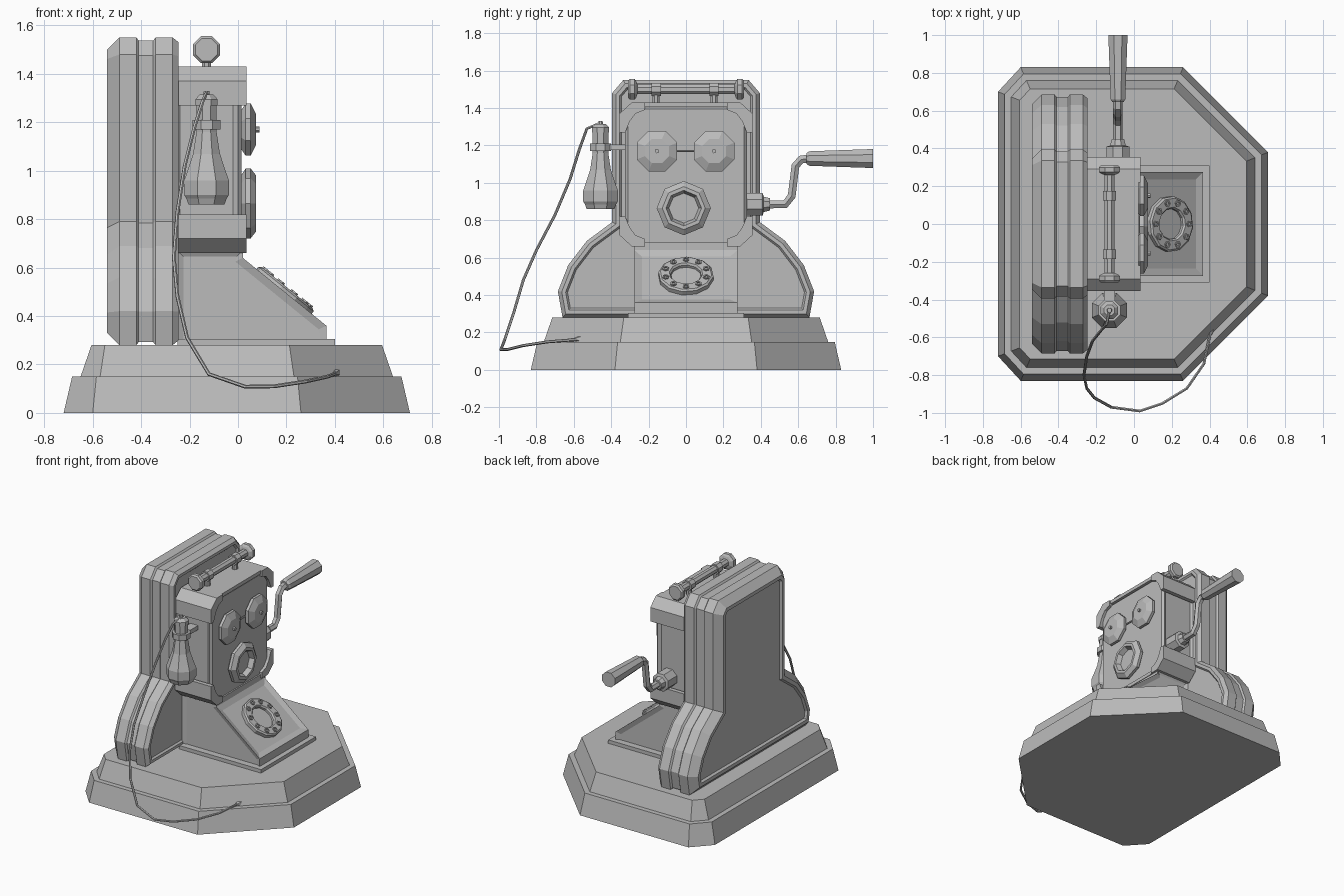
import bpy, bmesh
from math import sin, cos, pi
from mathutils import Vector

if "Cube" in bpy.data.objects:
    bpy.data.objects.remove(bpy.data.objects["Cube"])

GREY = bpy.data.materials.new("plain_grey")
GREY.use_nodes = True
GREY.diffuse_color = (0.5, 0.5, 0.5, 1)
GREY.node_tree.nodes["Principled BSDF"].inputs["Base Color"].default_value = (0.5, 0.5, 0.5, 1)


def finish(name, bm, insets=()):
    """Make an object; insets are (direction, width, depth) recessed panels."""
    bmesh.ops.recalc_face_normals(bm, faces=bm.faces)
    for way, width, depth in insets:
        faces = [f for f in bm.faces if f.normal.dot(Vector(way).normalized()) > 0.98]
        bmesh.ops.inset_individual(bm, faces=faces, thickness=width, depth=-depth)
    mesh = bpy.data.meshes.new(name)
    bm.to_mesh(mesh)
    bm.free()
    mesh.materials.append(GREY)
    ob = bpy.data.objects.new(name, mesh)
    bpy.context.collection.objects.link(ob)
    return ob


def skin(bm, rings, closed=False):
    loops = [[bm.verts.new(p) for p in ring] for ring in rings]
    n = len(loops[0])
    pairs = list(zip(loops, loops[1:]))
    if closed:
        pairs.append((loops[-1], loops[0]))
    for a, b in pairs:
        for i in range(n):
            j = (i + 1) % n
            bm.faces.new((a[i], a[j], b[j], b[i]))
    if not closed:
        bm.faces.new(loops[0])
        bm.faces.new(loops[-1])


def offset(poly, d):
    """Shrink a counter-clockwise outline by d."""
    pts, out = [Vector(p) for p in poly], []
    for i, p in enumerate(pts):
        e1 = (p - pts[i - 1]).normalized()
        e2 = (pts[(i + 1) % len(pts)] - p).normalized()
        n1, n2 = Vector((-e1.y, e1.x)), Vector((-e2.y, e2.x))
        out.append(p + (n1 + n2) * d / (1 + n1.dot(n2)))
    return out


PLACE = {"x": lambda a, b, p: (p, a, b),
         "y": lambda a, b, p: (a, p, b),
         "z": lambda a, b, p: (a, b, p)}


def loft(name, poly, axis, stations, insets=()):
    """Stack one outline along an axis; stations are (position, shrink)."""
    bm = bmesh.new()
    skin(bm, [[PLACE[axis](a, b, pos) for a, b in offset(poly, d)] for pos, d in stations])
    return finish(name, bm, insets)


def lathe(name, profile, centre, axis=(0, 0, 1), sides=8, turn=pi / 8, closed=False):
    """Turn a (radius, height) profile round an axis."""
    q = Vector(axis).to_track_quat("Z", "Y")
    bm = bmesh.new()
    skin(bm, [[Vector(centre) + q @ Vector((r * cos(turn + 2 * pi * i / sides),
                                            r * sin(turn + 2 * pi * i / sides), h))
               for i in range(sides)] for r, h in profile], closed)
    return finish(name, bm)


def box(name, lo, hi):
    return loft(name, [(lo[0], lo[1]), (hi[0], lo[1]), (hi[0], hi[1]), (lo[0], hi[1])],
                "z", [(lo[2], 0), (hi[2], 0)])


def tube(name, points, radius):
    curve = bpy.data.curves.new(name, "CURVE")
    curve.dimensions = "3D"
    curve.bevel_depth, curve.bevel_resolution = radius, 1
    curve.use_fill_caps = True
    spline = curve.splines.new("POLY")
    spline.points.add(len(points) - 1)
    for sp, p in zip(spline.points, points):
        sp.co = (*p, 1)
    spline.use_smooth = False
    ob = bpy.data.objects.new(name, curve)
    bpy.context.collection.objects.link(ob)
    mesh = bpy.data.meshes.new_from_object(ob.evaluated_get(bpy.context.evaluated_depsgraph_get()))
    bpy.data.objects.remove(ob)
    mesh.materials.clear()
    mesh.materials.append(GREY)
    bpy.context.collection.objects.link(bpy.data.objects.new(name, mesh))


def mirrored(half):
    """Complete a right-hand half outline (bottom to top)."""
    return half + [(-a, b) for a, b in reversed(half)]


# Two-tier base
plan = [(-0.72, -0.70), (-0.60, -0.83), (0.26, -0.83), (0.71, -0.38)]
plan += [(a, -b) for a, b in reversed(plan)]
loft("stepped_base", plan, "z", [(0, 0), (0.15, 0.035), (0.15, 0.07), (0.28, 0.115)])

# Tall back board with flared foot, groove round the rim and recessed faces
board = mirrored([(0.66, 0.28), (0.685, 0.42), (0.63, 0.56), (0.53, 0.69),
                  (0.395, 0.79), (0.395, 1.48), (0.335, 1.55)])
loft("back_board", board, "x",
     [(-0.525, 0.085), (-0.54, 0.075), (-0.54, 0.05), (-0.49, 0), (-0.42, 0), (-0.41, 0.012),
      (-0.35, 0.012), (-0.34, 0), (-0.27, 0), (-0.245, 0.02), (-0.245, 0.04), (-0.257, 0.05)])

# Main case with recessed sides
case = mirrored([(0.27, 0.67), (0.325, 0.72), (0.325, 1.36), (0.27, 1.41)])
loft("main_case", case, "x", [(-0.26, 0), (0.0, 0), (0.015, 0.015)],
     [((0, 1, 0), 0.03, 0.015), ((0, -1, 0), 0.03, 0.015)])

# Corner brackets
corner = [(0.22, 1.39), (0.27, 1.37), (0.30, 1.33), (0.325, 1.27), (0.355, 1.27),
          (0.355, 1.37), (0.29, 1.43), (0.22, 1.43)]
for side in (1, -1):
    for up in (1, -1):
        poly = [(a * side, 1.045 + (b - 1.045) * up) for a, b in corner]
        if side * up < 0:
            poly.reverse()
        loft("corner_bracket", poly, "x", [(-0.25, 0), (0.035, 0)])
for z in (0.66, 1.405):
    box("case_edge_plate", (-0.25, -0.23, z), (0.025, 0.23, z + 0.025))

# Bells with centre studs and a joining wire
for y in (-0.155, 0.15):
    lathe("bell", [(0.085, 0), (0.117, 0.02), (0.117, 0.04), (0.07, 0.062)],
          (0.012, y, 1.17), (1, 0, 0))
    lathe("bell_stud", [(0.012, 0), (0.012, 0.018)], (0.07, y, 1.17), (1, 0, 0), 6)
tube("bell_wire", [(0.025, -0.06, 1.17), (0.025, 0.06, 1.17)], 0.006)

# Mouthpiece ring
lathe("mouthpiece", [(0.115, 0), (0.145, 0.02), (0.145, 0.04), (0.115, 0.063),
                     (0.095, 0.063), (0.08, 0.03), (0.08, 0)],
      (0.012, -0.012, 0.865), (1, 0, 0), turn=0, closed=True)
lathe("mouthpiece_disc", [(0.085, 0), (0.085, 0.03)], (0.012, -0.012, 0.865), (1, 0, 0), turn=0)

# Top rail on two posts
lathe("top_rail", [(0.05, -0.31), (0.06, -0.30), (0.06, -0.275), (0.045, -0.265), (0.028, -0.26),
                   (0.028, 0.26), (0.045, 0.265), (0.06, 0.275), (0.06, 0.30), (0.05, 0.31)],
      (-0.13, 0, 1.50), (0, 1, 0))
for y in (-0.16, 0.15):
    lathe("rail_collar", [(0.038, -0.025), (0.038, 0.025)], (-0.13, y, 1.50), (0, 1, 0))
    lathe("rail_post", [(0.02, 0), (0.02, 0.1)], (-0.13, y, 1.40))

# Sloped dial housing with recessed panels
wedge = [(-0.25, 0.28), (0.365, 0.28), (0.365, 0.36), (0.02, 0.64), (0.02, 0.67), (-0.25, 0.67)]
slope = (0.28, 0, 0.345)
loft("dial_housing", wedge, "y", [(-0.275, 0), (0.275, 0)],
     [((0, 1, 0), 0.035, 0.012), ((0, -1, 0), 0.035, 0.012), (slope, 0.055, 0.012)])
box("housing_skirt", (-0.25, -0.31, 0.27), (0.40, 0.31, 0.305))

# Dial ring with finger holes
centre = Vector((0.187, 0, 0.497))
lathe("dial_ring", [(0.148, -0.015), (0.148, 0.018), (0.138, 0.026), (0.09, 0.026), (0.082, 0.015),
                    (0.082, -0.015)], centre, slope, 12, closed=True)
lathe("dial_plate", [(0.09, -0.015), (0.09, 0.0)], centre, slope, 12)
tilt = Vector(slope).to_track_quat("Z", "Y")
for i in range(10):
    t = 2 * pi * (i + 0.5) / 10
    lathe("finger_hole_rim", [(0.018, 0.02), (0.018, 0.033), (0.01, 0.033), (0.01, 0.02)],
          centre + tilt @ Vector((0.114 * cos(t), 0.114 * sin(t), 0)), slope, 6, closed=True)

# Hanging receiver and its hook
ear = (-0.13, -0.457, 0)
lathe("receiver", [(0.08, 0.86), (0.09, 0.885), (0.1, 0.90), (0.1, 0.96), (0.085, 1.0), (0.06, 1.07),
                   (0.045, 1.16), (0.045, 1.27), (0.035, 1.305), (0.015, 1.31), (0.012, 1.33)], ear)
lathe("receiver_collar", [(0.062, 1.17), (0.062, 1.21)], ear)
lathe("receiver_cap", [(0.05, 1.27), (0.05, 1.295), (0.03, 1.315)], ear)
box("receiver_hook", (-0.16, -0.42, 1.175), (-0.10, -0.31, 1.205))

# Hanging cord and its plug
tube("cord", [(-0.13, -0.457, 1.32), (-0.145, -0.53, 1.29), (-0.18, -0.57, 1.18), (-0.22, -0.62, 1.02),
              (-0.25, -0.70, 0.83), (-0.265, -0.80, 0.64), (-0.25, -0.87, 0.48), (-0.21, -0.92, 0.31),
              (-0.12, -0.97, 0.16), (0.03, -0.99, 0.108), (0.15, -0.95, 0.11), (0.28, -0.87, 0.13),
              (0.37, -0.74, 0.15), (0.41, -0.55, 0.165)], 0.008)
lathe("cord_plug", [(0.01, 0), (0.017, 0.02), (0.017, 0.06)], (0.40, -0.59, 0.163), (0.2, 1, 0.07), 6)

# Side crank
lathe("crank_socket", [(0.065, 0.30), (0.065, 0.41), (0.045, 0.415), (0.035, 0.45)],
      (-0.085, 0, 0.885), (0, 1, 0))
tube("crank_arm", [(-0.085, 0.42, 0.885), (-0.085, 0.53, 0.885), (-0.085, 0.565, 0.93),
                   (-0.085, 0.585, 1.09), (-0.085, 0.615, 1.125), (-0.085, 0.66, 1.13)], 0.025)
lathe("crank_handle", [(0.032, 0.645), (0.042, 0.66), (0.055, 1.0)], (-0.085, 0, 1.13), (0, 1, 0))
